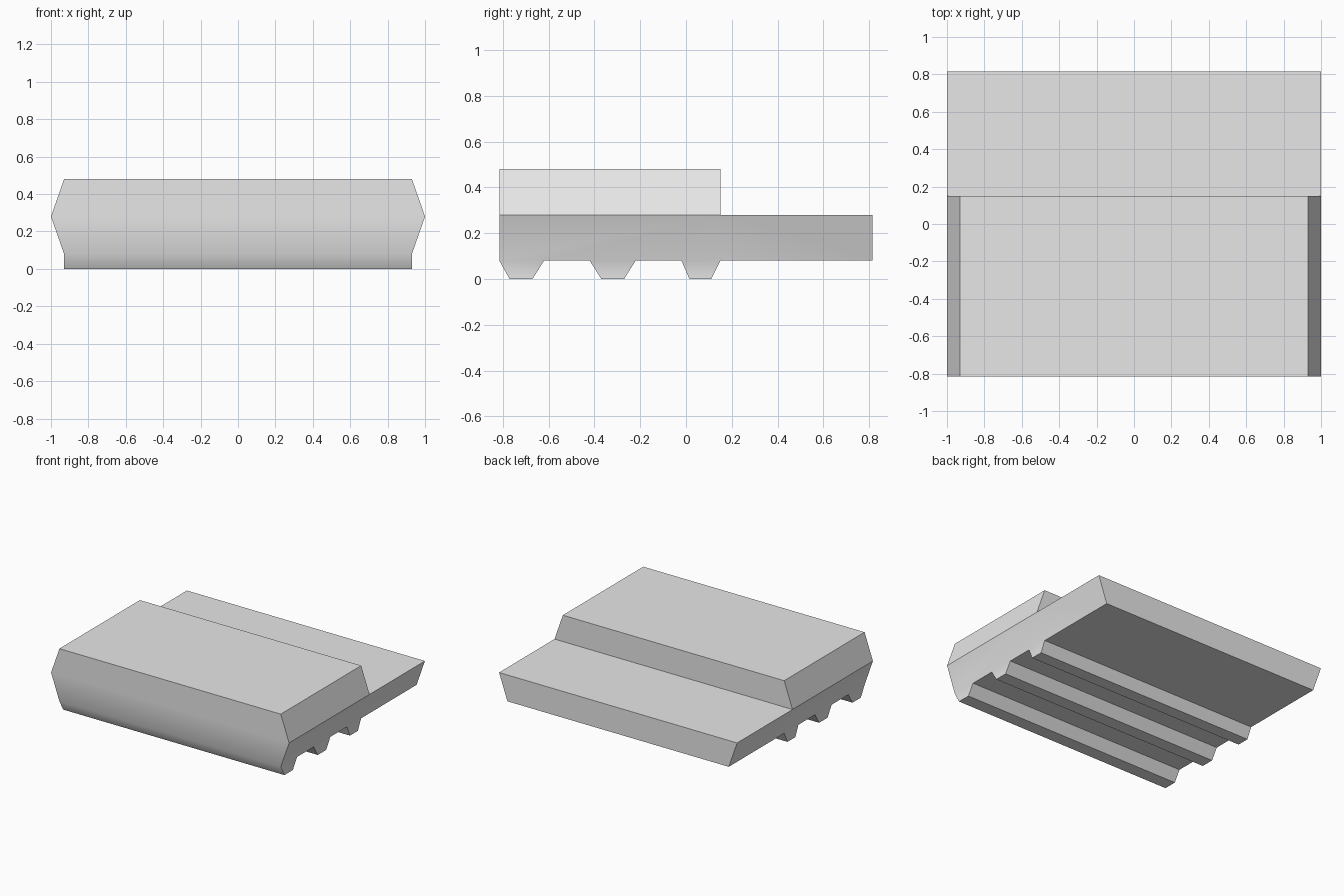
import bpy, bmesh, math
from mathutils import Vector

cube = bpy.data.objects.get("Cube")
if cube:
    bpy.data.objects.remove(cube, do_unlink=True)

GREY = (0.8, 0.8, 0.8, 1.0)
FRONT, STEP, BACK = -0.815, 0.15, 0.815
BASE, WAIST, TOP = 0.08, 0.28, 0.48
END, WAIST_END = 0.93, 1.0

# Flat grey material
grey = bpy.data.materials.new("plain_grey")
grey.use_nodes = True
grey.diffuse_color = GREY
grey.node_tree.nodes["Principled BSDF"].inputs["Base Color"].default_value = GREY

# Side outline: stepped body above, three tapered ribs below
ribs = [(FRONT, -0.77, -0.67, -0.62), (-0.42, -0.37, -0.27, -0.22), (-0.02, 0.015, 0.11, STEP)]
outline = []
for a, b, c, d in ribs:
    outline += [(a, BASE), (b, 0), (c, 0), (d, BASE)]
outline += [(BACK, BASE), (BACK, WAIST), (STEP, WAIST), (STEP, TOP), (FRONT, TOP)]

# Extrude the outline across the width
bm = bmesh.new()
face = bm.faces.new([bm.verts.new((-END, y, z)) for y, z in outline])
swept = bmesh.ops.extrude_face_region(bm, geom=[face], use_keep_orig=True)["geom"]
moved = [v for v in swept if isinstance(v, bmesh.types.BMVert)]
bmesh.ops.translate(bm, verts=moved, vec=(2 * END, 0, 0))

# Cut at base and waist heights, then pull the waist out to a ridge at each end
for height in (BASE, WAIST):
    bmesh.ops.bisect_plane(bm, geom=bm.verts[:] + bm.edges[:] + bm.faces[:], dist=1e-4,
                           plane_co=Vector((0, 0, height)), plane_no=Vector((0, 0, 1)))
for v in bm.verts:
    if abs(v.co.z - WAIST) < 1e-3:
        v.co.x = math.copysign(WAIST_END, v.co.x)
bmesh.ops.recalc_face_normals(bm, faces=bm.faces[:])

mesh = bpy.data.meshes.new("ribbed_stepped_block")
bm.to_mesh(mesh)
bm.free()
mesh.materials.append(grey)
block = bpy.data.objects.new("ribbed_stepped_block", mesh)
bpy.context.collection.objects.link(block)

# Soften only the shallow bends at the rib ends
bpy.ops.object.select_all(action="DESELECT")
block.select_set(True)
bpy.context.view_layer.objects.active = block
bpy.ops.object.shade_smooth_by_angle(angle=math.radians(30))
